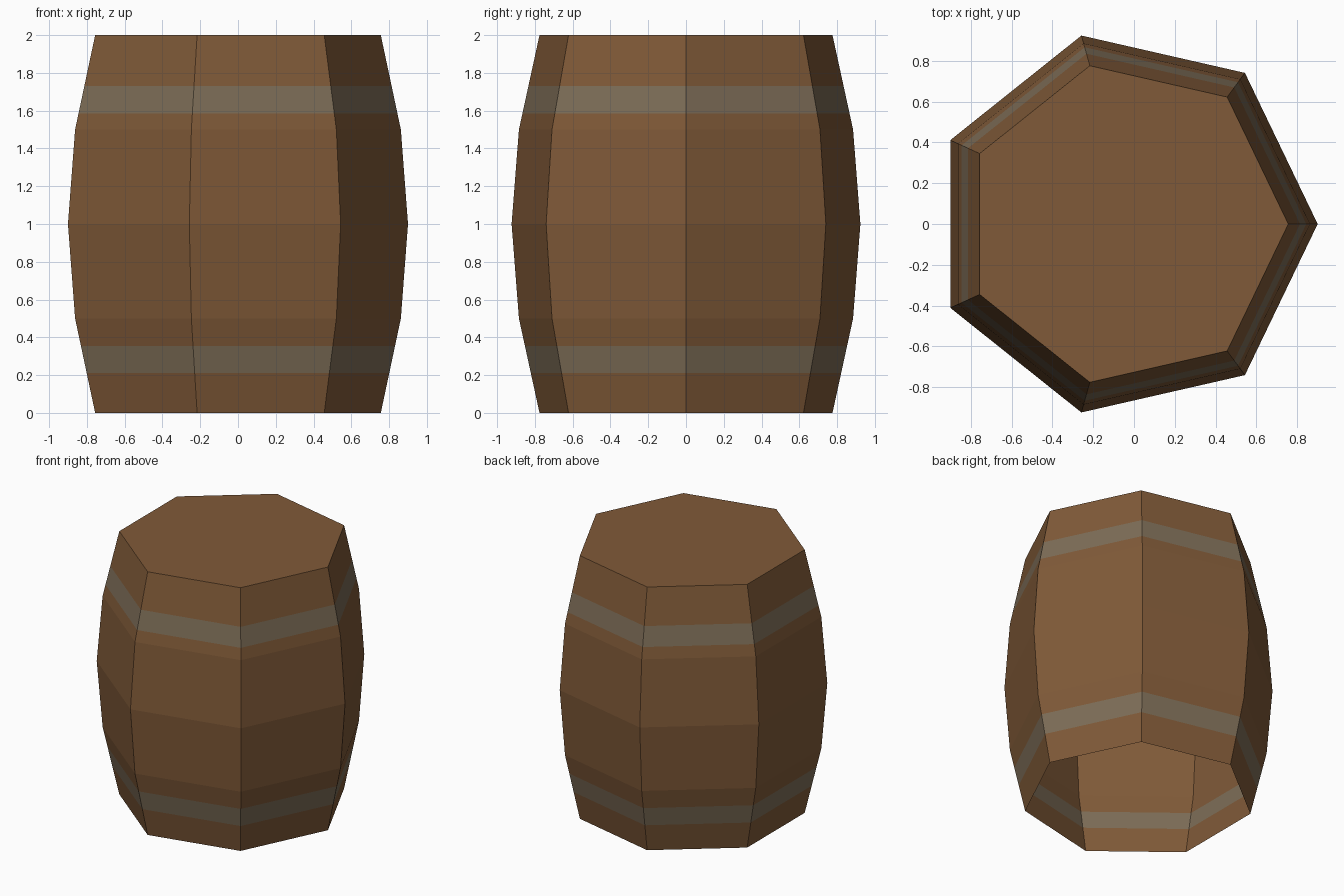
import bpy, bmesh, math

if "Cube" in bpy.data.objects:
    bpy.data.objects.remove(bpy.data.objects["Cube"])

def material(name, rgb):
    m = bpy.data.materials.new(name)
    lin = [(c / 255 / 12.92) if c < 11 else ((c / 255 + 0.055) / 1.055) ** 2.4 for c in rgb]
    m.diffuse_color = (*lin, 1)
    m.use_nodes = True
    m.node_tree.nodes["Principled BSDF"].inputs["Base Color"].default_value = m.diffuse_color
    return m

SIDES = 7
R = 0.947       # belly radius
SHIFT = -0.047  # centres the odd-sided outline on x = 0
# (height, scale) stave profile, bulging in the middle
PROFILE = [(0, 0.84), (0.5, 0.958), (1, 1), (1.5, 0.958), (2, 0.84)]
HOOPS = [(0.21, 0.355), (1.585, 1.73)]

def scale_at(z):
    for (z0, s0), (z1, s1) in zip(PROFILE, PROFILE[1:]):
        if z <= z1:
            return s0 + (s1 - s0) * (z - z0) / (z1 - z0)

heights = sorted([z for z, _ in PROFILE] + [z for h in HOOPS for z in h])
bm = bmesh.new()
rings = []
for z in heights:
    s = scale_at(z)
    rings.append([bm.verts.new((s * (R * math.cos(i * math.tau / SIDES) + SHIFT),
                                s * R * math.sin(i * math.tau / SIDES), z))
                  for i in range(SIDES)])

# staves, with the hoop bands coloured by height
for low, high in zip(rings, rings[1:]):
    mid = (low[0].co.z + high[0].co.z) / 2
    for i in range(SIDES):
        j = (i + 1) % SIDES
        f = bm.faces.new((low[i], low[j], high[j], high[i]))
        f.material_index = int(any(a < mid < b for a, b in HOOPS))

# lid on top, the bottom stays open
bm.faces.new(rings[-1])

mesh = bpy.data.meshes.new("barrel")
bm.to_mesh(mesh)
bm.free()
mesh.materials.append(material("brown wood", (128, 90, 56)))
mesh.materials.append(material("grey hoop", (125, 109, 87)))
barrel = bpy.data.objects.new("barrel", mesh)
bpy.context.collection.objects.link(barrel)
